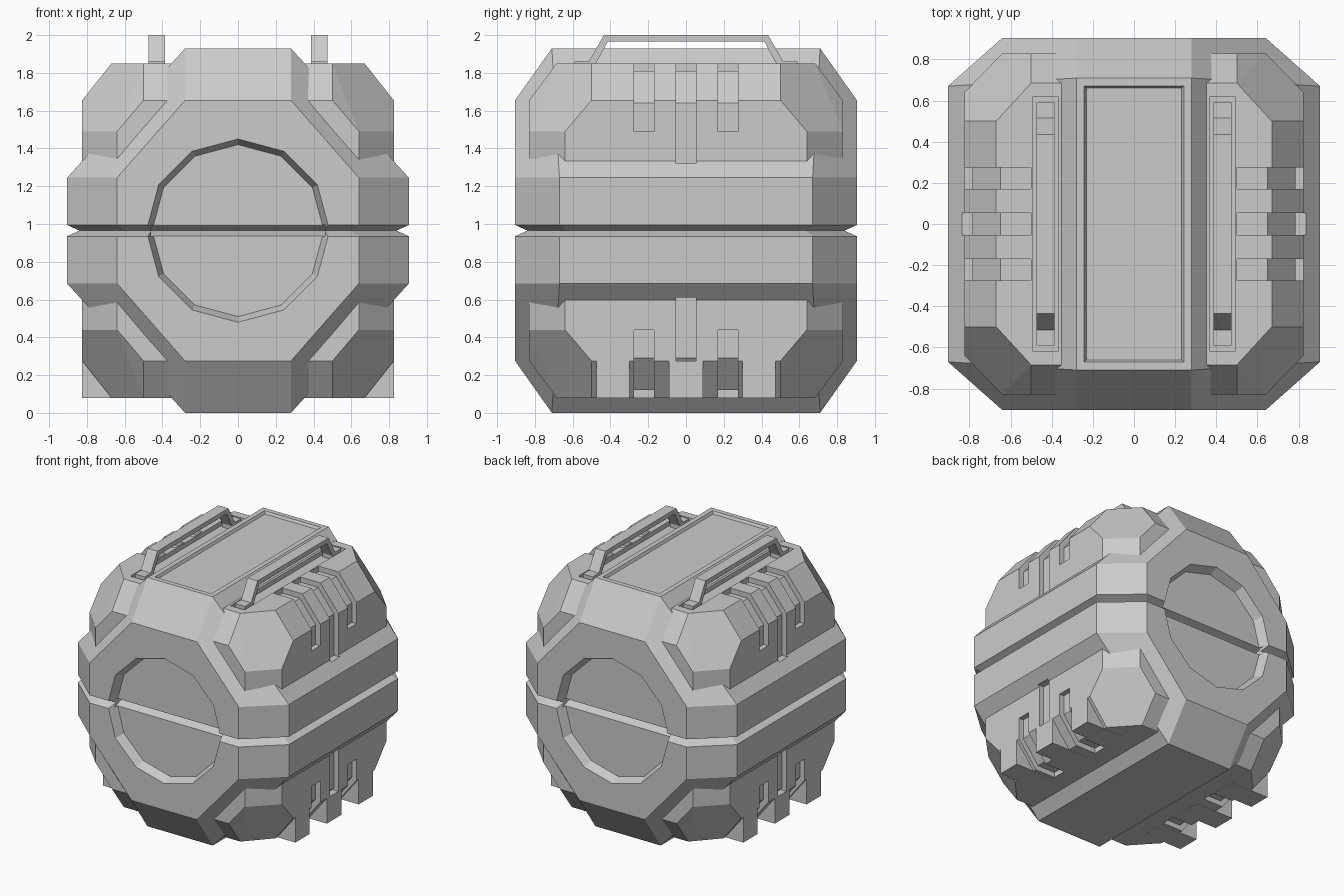
import bpy, bmesh
from math import sin, cos, pi, radians

if "Cube" in bpy.data.objects:
    bpy.data.objects.remove(bpy.data.objects["Cube"])

MID = 0.965  # height of the parting line


def make(name, bm):
    bmesh.ops.recalc_face_normals(bm, faces=bm.faces)
    me = bpy.data.meshes.new(name)
    bm.to_mesh(me)
    bm.free()
    ob = bpy.data.objects.new(name, me)
    bpy.context.collection.objects.link(ob)
    return ob


def hull(name, pts):
    bm = bmesh.new()
    for p in pts:
        bm.verts.new(p)
    bmesh.ops.convex_hull(bm, input=bm.verts)
    bmesh.ops.delete(bm, geom=[v for v in bm.verts if not v.link_faces], context='VERTS')
    bmesh.ops.dissolve_limit(bm, angle_limit=radians(4), verts=bm.verts, edges=bm.edges)
    return make(name, bm)


def prism(name, pts, axis, a, b):
    """Extrude a 2D outline along x (pts are y,z) or y (pts are x,z)."""
    bm = bmesh.new()
    put = (lambda p, t: (t, p[0], p[1])) if axis == 'x' else (lambda p, t: (p[0], t, p[1]))
    f = bm.faces.new([bm.verts.new(put(p, a)) for p in pts])
    g = bmesh.ops.extrude_face_region(bm, geom=[f])['geom']
    vec = (b - a, 0, 0) if axis == 'x' else (0, b - a, 0)
    bmesh.ops.translate(bm, vec=vec, verts=[v for v in g if isinstance(v, bmesh.types.BMVert)])
    return make(name, bm)


def box(name, x0, x1, y0, y1, z0, z1):
    return prism(name, [(x0, z0), (x1, z0), (x1, z1), (x0, z1)], 'y', y0, y1)


def boolean(target, tool, op):
    m = target.modifiers.new(op, 'BOOLEAN')
    m.operation, m.object, m.solver = op, tool, 'EXACT'
    bpy.context.view_layer.objects.active = target
    bpy.ops.object.modifier_apply(modifier=m.name)
    bpy.data.objects.remove(tool)


# Quarter corner points: x, y, height from parting line
CORE = [(.28, .905, .69), (.64, .905, .28), (.905, .67, .28), (.28, .71, .965),
        (.64, .905, .03), (.905, .67, .03), (.59, .83, -.004), (.83, .63, -.004)]
BLOCK = [(.35, .83, .69), (.5, .83, .69), (.64, .83, .525), (.64, .83, .355),
         (.825, .64, .355), (.825, .64, .525), (.825, .5, .69), (.67, .5, .885),
         (.5, .685, .885), (.35, .685, .885), (.35, .5, .355)]


def slot_outline(sx, s, low):
    pts = [(.5, .95), (.5, .845), (.65, .845), (.785, .675), (.785, low), (.95, low), (.95, .95)]
    return [(sx * x, MID + s * h) for x, h in pts]


for s, label in ((1, "upper_shell"), (-1, "lower_shell")):
    # Faceted main shell
    shell = hull(label, [(sx * x, sy * y, MID + s * h)
                         for x, y, h in CORE for sx in (1, -1) for sy in (1, -1)])
    for sx in (1, -1):
        # Corner armour block with three vents
        block = hull("corner_block", [(sx * x, sy * y, MID + s * h)
                                      for x, y, h in BLOCK for sy in (1, -1)])
        boolean(shell, block, 'UNION')
        for c, low in ((-.222, .525), (0, .355), (.222, .525)):
            boolean(shell, prism("vent_cutter", slot_outline(sx, s, low), 'y', c - .053, c + .053),
                    'DIFFERENCE')
        # Handle recess on the top
        if s > 0:
            a, b = sorted((sx * .37, sx * .49))
            boolean(shell, box("recess_cutter", a, b, -.62, .62, 1.815, 2.1), 'DIFFERENCE')
    for sy in (1, -1):
        # Twelve-sided end recess and the groove across its floor
        disc = [(r * sin(k * pi / 6), sy * y, MID + r * cos(k * pi / 6))
                for r, y in ((.455, .835), (.498, .935)) for k in range(12)]
        boolean(shell, hull("disc_cutter", disc), 'DIFFERENCE')
        groove = [(sy * .765, MID), (sy * .84, MID + .03), (sy * .9, MID + .03),
                  (sy * .9, MID - .03), (sy * .84, MID - .03)]
        boolean(shell, prism("groove_cutter", groove, 'x', -.46, .46), 'DIFFERENCE')
    # Sunken lid panel
    if s > 0:
        panel = [(sx * x, sy * y, z) for x, y, z in ((.232, .662, 1.91), (.252, .682, 1.95))
                 for sx in (1, -1) for sy in (1, -1)]
        boolean(shell, hull("panel_cutter", panel), 'DIFFERENCE')

for sx, side in ((1, "right"), (-1, "left")):
    # Feet under the lower corner blocks
    for i, (y0, y1) in enumerate(((-.475, -.3), (-.09, .09), (.3, .475))):
        a, b = sorted((sx * .5, sx * .825))
        box(f"foot_{side}_{i + 1}", a, b, y0, y1, .079, .275)
    # Carry handle with its end pads
    half = [(.59, 1.8), (.59, 1.86), (.515, 1.86), (.435, 2.0)]
    inner = [(.415, 1.965), (.48, 1.845), (.48, 1.8)]
    outline = half + [(-y, z) for y, z in reversed(half)]
    outline += [(-y, z) for y, z in reversed(inner)] + inner
    a, b = sorted((sx * .387, sx * .473))
    prism(f"handle_{side}", outline, 'x', a, b)
